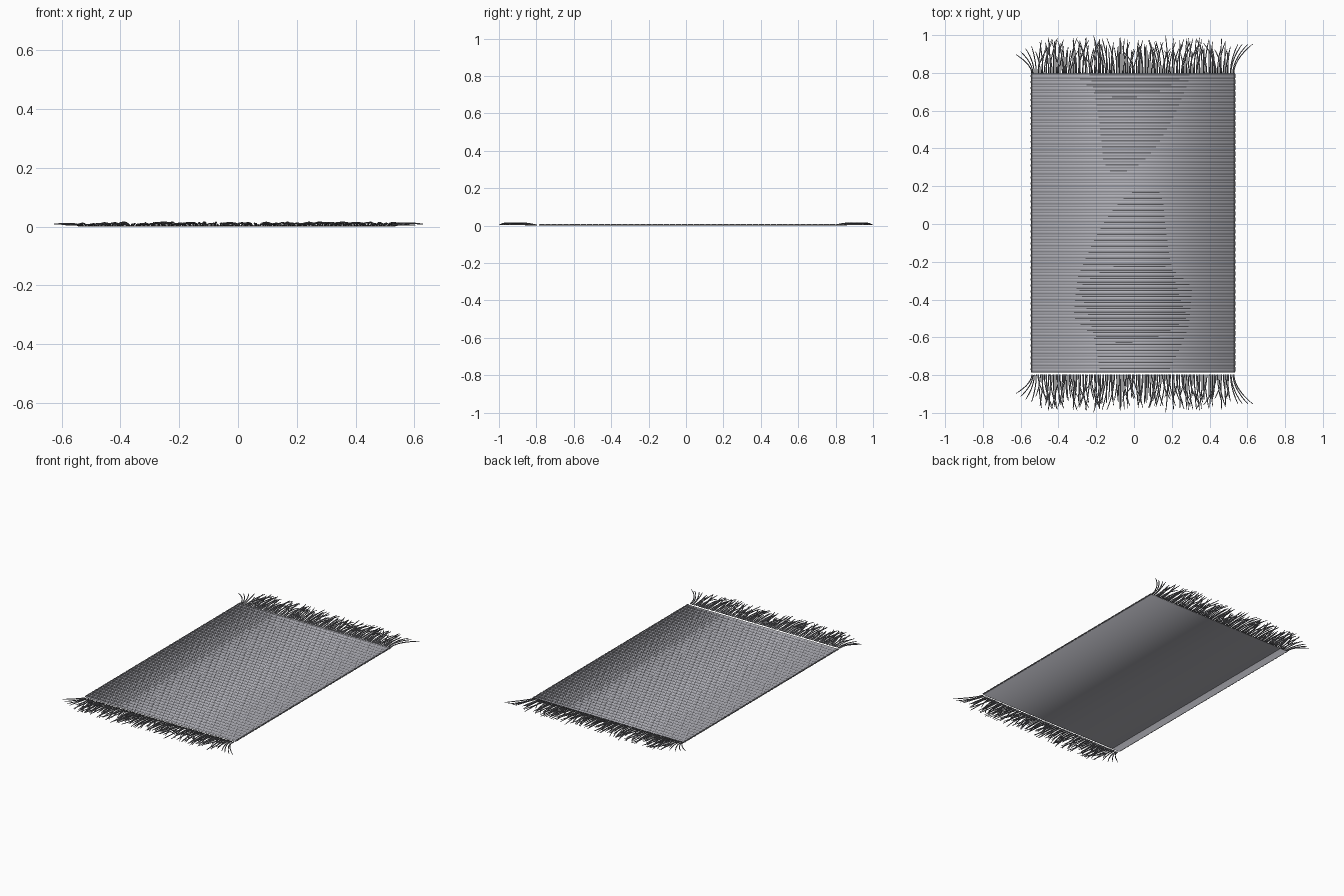
import bpy, bmesh, math, random
from mathutils import Vector

if "Cube" in bpy.data.objects:
    bpy.data.objects.remove(bpy.data.objects["Cube"])

random.seed(7)
X0, X1 = -0.54, 0.53       # woven body extents
Y0, Y1 = -0.785, 0.80
RIBS = 50


def make_object(name, bm, color):
    bmesh.ops.recalc_face_normals(bm, faces=bm.faces)
    me = bpy.data.meshes.new(name)
    bm.to_mesh(me)
    bm.free()
    for p in me.polygons:
        p.use_smooth = True
    mat = bpy.data.materials.new(name + "_colour")
    mat.diffuse_color = color
    mat.use_nodes = True
    mat.node_tree.nodes["Principled BSDF"].inputs["Base Color"].default_value = mat.diffuse_color
    me.materials.append(mat)
    ob = bpy.data.objects.new(name, me)
    bpy.context.collection.objects.link(ob)
    return ob


def tube(bm, pts, radii, sides):
    """Sweep a small round section along a path that lies mostly flat."""
    rings = []
    for i, p in enumerate(pts):
        t = (pts[min(i + 1, len(pts) - 1)] - pts[max(i - 1, 0)]).normalized()
        side = t.cross(Vector((0, 0, 1))).normalized()
        up = side.cross(t)
        ring = []
        for k in range(sides):
            a = 2 * math.pi * (k + 0.5) / sides
            ring.append(bm.verts.new(p + (side * math.cos(a) + up * math.sin(a)) * radii[i]))
        rings.append(ring)
    for a, b in zip(rings, rings[1:]):
        for k in range(sides):
            n = (k + 1) % sides
            bm.faces.new((a[k], a[n], b[n], b[k]))
    bm.faces.new(rings[0])
    bm.faces.new(rings[-1][::-1])


# Woven body: ribbed profile (one wide and one narrow rib per row) run across x
bm = bmesh.new()
pitch = (Y1 - Y0) / RIBS
profile = []
for r in range(RIBS):
    y = Y0 + r * pitch
    for start, width, height in ((0.0, 0.64, 0.0045), (0.64, 0.36, 0.0028)):
        for k in range(6):
            f = k / 6
            profile.append((y + (start + width * f) * pitch,
                            height * math.sin(math.pi * f)))
profile.append((Y1, 0.0))
columns = []
for x in (X0, X1):
    top = [bm.verts.new((x, y, 0.0015 + h)) for y, h in profile]
    low = [bm.verts.new((x, y, 0.0)) for y, h in profile]
    columns.append((top, low))
(ta, la), (tb, lb) = columns
for i in range(len(profile) - 1):
    bm.faces.new((ta[i], tb[i], tb[i + 1], ta[i + 1]))
    bm.faces.new((la[i], la[i + 1], lb[i + 1], lb[i]))
    bm.faces.new((ta[i], ta[i + 1], la[i + 1], la[i]))
    bm.faces.new((tb[i], lb[i], lb[i + 1], tb[i + 1]))
for i in (0, -1):
    bm.faces.new((ta[i], la[i], lb[i], tb[i]))
make_object("woven_body", bm, (0.42, 0.42, 0.46, 1))

# Side cords: beaded binding where the weft threads turn round
bm = bmesh.new()
for x in (X0 - 0.003, X1 + 0.003):
    n = RIBS * 4
    pts = [Vector((x, Y0 + (Y1 - Y0) * i / n, 0.0045)) for i in range(n + 1)]
    radii = [(0.0028, 0.004, 0.0045, 0.004)[i % 4] for i in range(n + 1)]
    tube(bm, pts, radii, 6)
make_object("side_cords", bm, (0.22, 0.22, 0.24, 1))

# Fringe: thin curling strands, the same set mirrored to both ends
strands = []
COUNT = 150
for i in range(COUNT):
    u = i / (COUNT - 1)
    x = X0 + (X1 - X0) * u + random.uniform(-0.003, 0.003)
    bend = random.gauss(0, 0.028)
    length = random.uniform(0.11, 0.19)
    if abs(x - 0.075) < 0.03:
        bend = math.copysign(abs(bend), x - 0.075)
    if i < 4:
        bend, length = -0.085 + 0.02 * i, 0.10 + 0.015 * i
    elif i > COUNT - 5:
        bend, length = 0.10 - 0.02 * (COUNT - 1 - i), 0.155
    if i == COUNT // 3 or i == 2 * COUNT // 3:
        length = 0.2
    strands.append((x, max(-0.09, min(0.1, bend)), length,
                    random.uniform(0.002, 0.009), random.uniform(0, 0.006)))

for name, sign in (("back_fringe", 1), ("front_fringe", -1)):
    bm = bmesh.new()
    for x, bend, length, lift, tip in strands:
        pts = []
        for k in range(8):
            f = k / 7
            pts.append(Vector((x + bend * f ** 1.9, sign * (0.798 + length * f),
                               0.003 + lift * math.sin(math.pi * f * 0.8) + tip * f)))
        tube(bm, pts, [0.003] * 6 + [0.0026, 0.0015], 5)
    make_object(name, bm, (0.2, 0.2, 0.22, 1))
